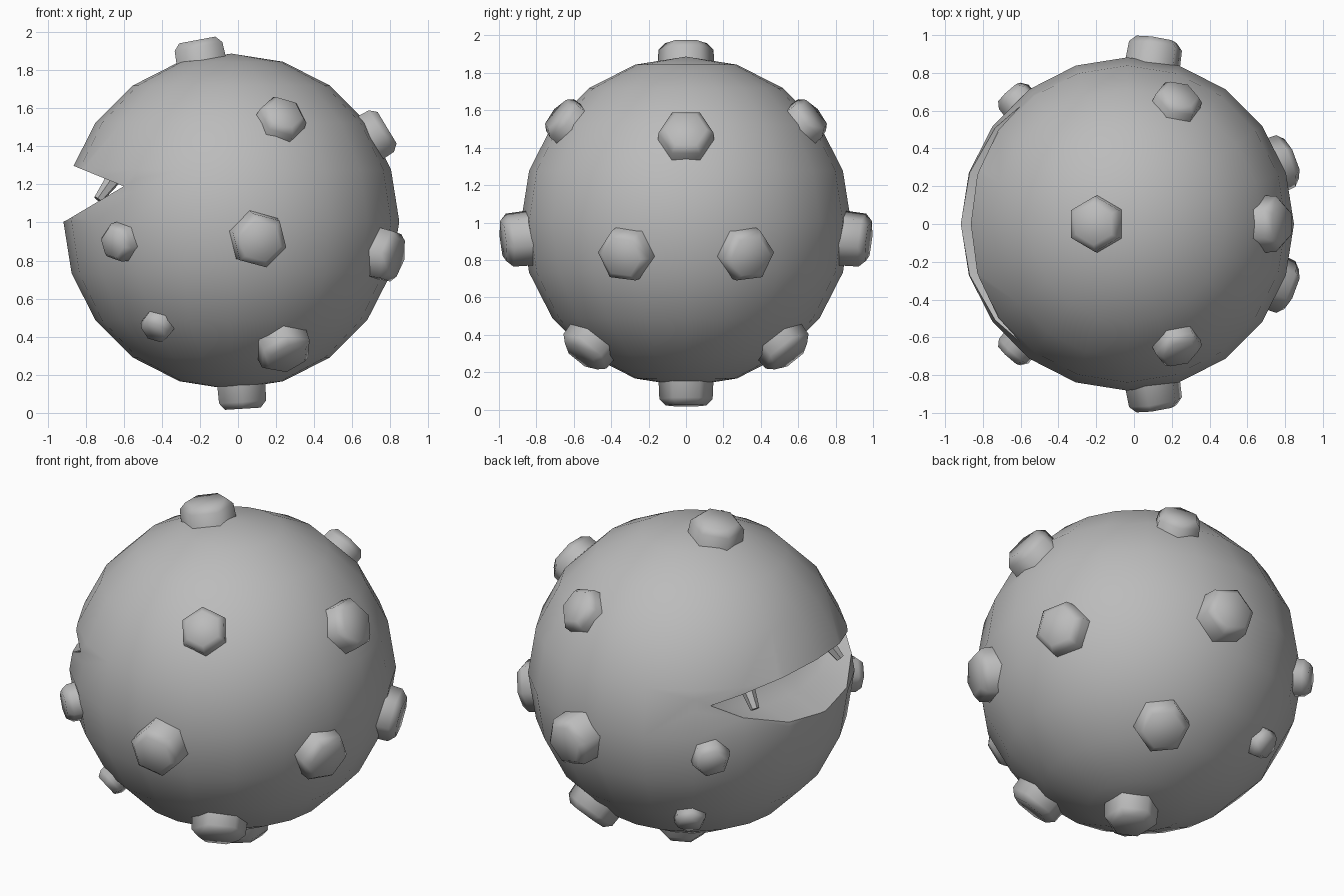
import bpy, bmesh, math
from mathutils import Vector, Matrix

old = bpy.data.objects.get("Cube")
if old:
    bpy.data.objects.remove(old, do_unlink=True)

# single grey material
grey = bpy.data.materials.new("plain grey")
grey.use_nodes = True
GREY = (0.5, 0.5, 0.5, 1)
grey.diffuse_color = GREY
grey.node_tree.nodes["Principled BSDF"].inputs["Base Color"].default_value = GREY

CENTRE = Vector((-0.035, 0, 1.005))
RADIUS = 0.882


def finish(bm, name, angle):
    bmesh.ops.recalc_face_normals(bm, faces=bm.faces)
    mesh = bpy.data.meshes.new(name)
    bm.to_mesh(mesh)
    bm.free()
    obj = bpy.data.objects.new(name, mesh)
    bpy.context.collection.objects.link(obj)
    mesh.materials.append(grey)
    bpy.ops.object.select_all(action='DESELECT')
    obj.select_set(True)
    bpy.context.view_layer.objects.active = obj
    bpy.ops.object.shade_smooth_by_angle(angle=math.radians(angle))
    return obj


# body: a ball with a wedge-shaped mouth folded into the -x side
bm = bmesh.new()
bmesh.ops.create_uvsphere(bm, u_segments=20, v_segments=10, radius=RADIUS,
                          matrix=Matrix.Translation(CENTRE))
hinge = Vector((-0.6, 0, 1.19))
low_n = Vector((-0.19, 0, 0.32)).normalized()    # points up out of the lower lip
up_n = Vector((0.11, 0, 0.27)).normalized()      # points up into the upper lip
for normal in (low_n, up_n):
    faces = [f for f in bm.faces if min(v.co.x for v in f.verts) < -0.6]
    geom = faces + list({e for f in faces for e in f.edges}) + list({v for f in faces for v in f.verts})
    bmesh.ops.bisect_plane(bm, geom=geom, dist=0.0005, plane_co=hinge, plane_no=normal)


def in_mouth(p):
    return (p - hinge).dot(low_n) > 0.001 and (p - hinge).dot(up_n) < -0.001 and p.x < -0.6


bmesh.ops.delete(bm, geom=[f for f in bm.faces if in_mouth(f.calc_center_median())], context='FACES')
# fold the lips inwards in two steps, then close the throat
edges = [e for e in bm.edges if e.is_boundary]
for f, sag in ((0.5, 0.03), (1.0, 0.0)):
    ret = bmesh.ops.extrude_edge_only(bm, edges=edges)["geom"]
    edges = [g for g in ret if isinstance(g, bmesh.types.BMEdge)]
    for v in (g for g in ret if isinstance(g, bmesh.types.BMVert)):
        upper = abs((v.co - hinge).dot(up_n)) < 0.02 if f < 1 else v.co.z > 1.2
        depth = min(1, max(0, (-0.6 - v.co.x) / 0.25))
        side = 1 if upper else -1
        v.co.x += (-0.52 - v.co.x) * f
        v.co.y *= 0.94
        v.co.z += (1.2 + side * 0.03 - v.co.z) * f + side * sag * depth
fill = bmesh.ops.edgeloop_fill(bm, edges=edges)["faces"]
bmesh.ops.triangulate(bm, faces=fill)
finish(bm, "body", 65)


# studs: hexagonal pegs with a chamfered top
def stud(name, direction, r=0.155, twist=0.0, top=0.97):
    d = Vector(direction).normalized()
    ref = Vector((0, 1, 0)) if abs(d.z) > 0.9 else Vector((0, 0, 1))
    x = ref.cross(d).normalized()
    frame = Matrix((x, d.cross(x), d)).transposed()
    bm = bmesh.new()
    rings = []
    for radius, height in ((r, 0.78), (r * 0.95, top - 0.035), (r * 0.72, top)):
        rings.append([bm.verts.new(CENTRE + frame @ Vector((radius * math.cos(a), radius * math.sin(a), height)))
                      for a in (math.radians(60 * i + twist) for i in range(6))])
    for a, b in zip(rings, rings[1:]):
        for i in range(6):
            bm.faces.new((a[i], a[(i + 1) % 6], b[(i + 1) % 6], b[i]))
    bm.faces.new(rings[0][::-1])
    bm.faces.new(rings[-1])
    finish(bm, name, 62)


stud("top_stud", (-0.18, 0, 0.96), twist=30)
stud("bottom_stud", (0.06, 0, -0.97), r=0.15, twist=30, top=0.985)
stud("rear_upper_stud", (0.78, 0, 0.47), top=0.955)
for s, side in ((1, "back"), (-1, "front")):
    stud(side + "_rear_stud", (0.83, s * 0.33, -0.18), twist=s * 7, top=0.955)
    stud(side + "_upper_stud", (0.27, s * 0.66, 0.55), r=0.137, twist=s * 20, top=0.94)
    stud(side + "_middle_stud", (0.15, s * 0.95, -0.1), twist=s * 15, top=0.995)
    stud(side + "_lower_stud", (0.28, s * 0.53, -0.68), twist=s * 12, top=0.96)
    stud(side + "_cheek_stud", (-0.6, s * 0.67, -0.11), r=0.11, twist=s * 15, top=0.945)
    stud(side + "_chin_stud", (-0.39, s * 0.57, -0.55), r=0.095, twist=s * 20, top=0.93)

    # tooth hanging under the upper lip
    root, tip = Vector((-0.64, s * 0.36, 1.25)), Vector((-0.735, s * 0.40, 1.12))
    axis = tip - root
    bm = bmesh.new()
    bmesh.ops.create_cone(bm, cap_ends=True, segments=6, radius1=0.045, radius2=0.025, depth=axis.length,
                          matrix=Matrix.Translation((root + tip) / 2) @ axis.to_track_quat('Z', 'Y').to_matrix().to_4x4())
    finish(bm, side + "_tooth", 50)
